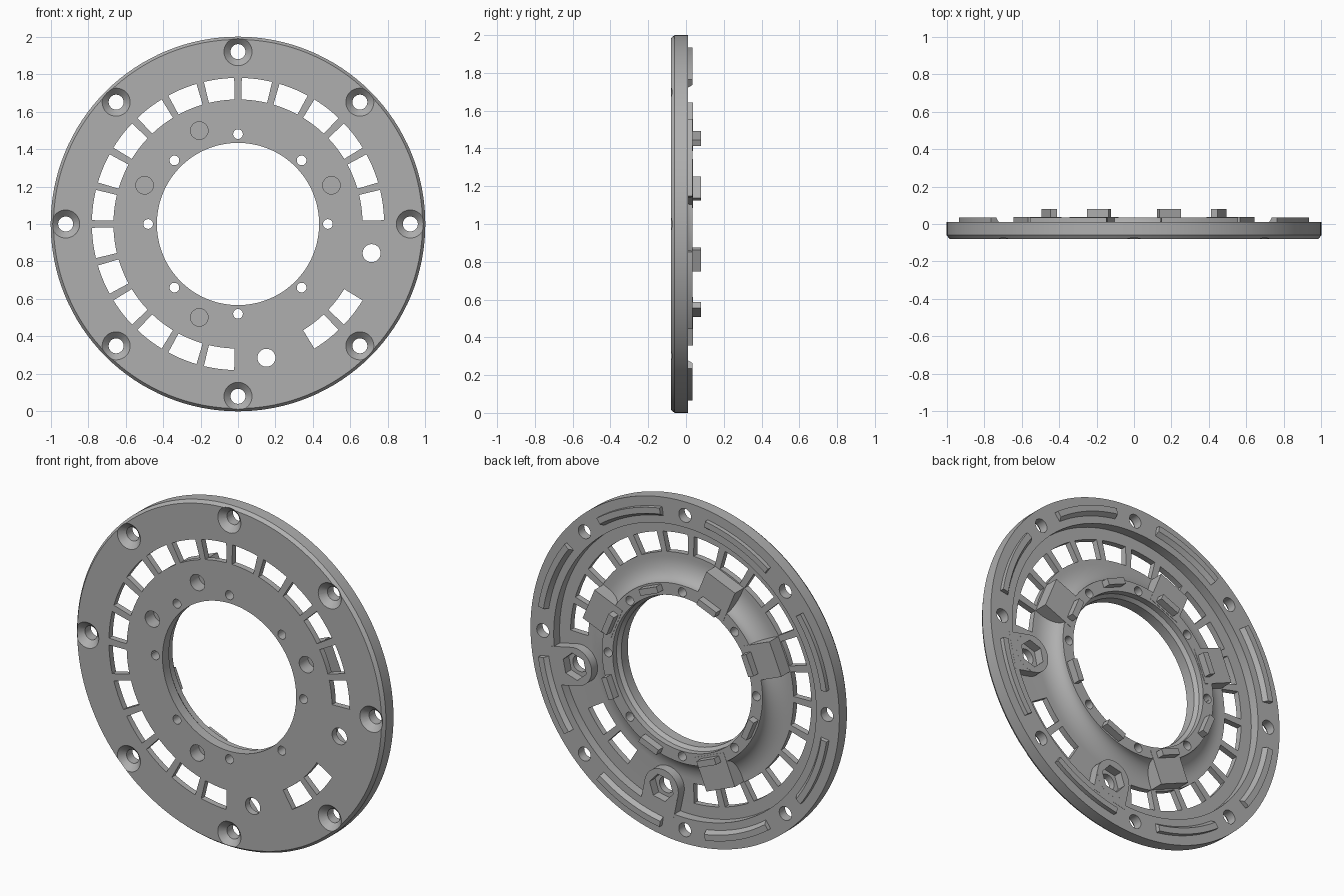
import bpy, bmesh, math
from mathutils import Matrix, Vector

if "Cube" in bpy.data.objects:
    bpy.data.objects.remove(bpy.data.objects["Cube"])

grey = bpy.data.materials.new("plain_grey")
grey.use_nodes = True
colour = (0.43, 0.43, 0.43, 1)
grey.diffuse_color = colour
grey.node_tree.nodes["Principled BSDF"].inputs["Base Color"].default_value = colour

BOLTS = [45 * k for k in range(8)]
BETWEEN = [a + 22.5 for a in BOLTS]
PADS = [22.5, 112.5, 157.5, 247.5]
NUTS = [-12.3, -78]
SLOTS = [7.5 + 15 * k for k in range(18)] + [307.5, 322.5]


def finish(name, bm):
    bmesh.ops.recalc_face_normals(bm, faces=bm.faces)
    mesh = bpy.data.meshes.new(name)
    bm.to_mesh(mesh)
    bm.free()
    ob = bpy.data.objects.new(name, mesh)
    bpy.context.collection.objects.link(ob)
    mesh.materials.append(grey)
    return ob


def lathe(bm, profile, start=0, sweep=360, steps=128):
    """Turn a closed (radius, y) profile about the disc axis."""
    full = sweep == 360
    rings = []
    for i in range(steps if full else steps + 1):
        a = math.radians(start + sweep * i / steps)
        rings.append([bm.verts.new((r * math.cos(a), y, 1 + r * math.sin(a))) for r, y in profile])
    n = len(profile)
    for i in range(steps):
        p, q = rings[i], rings[(i + 1) % len(rings)]
        for j in range(n):
            k = (j + 1) % n
            bm.faces.new((p[j], p[k], q[k], q[j]))
    if not full:
        bm.faces.new(rings[0])
        bm.faces.new(rings[-1])


def band(r0, r1, y0, y1):
    return [(r0, y0), (r1, y0), (r1, y1), (r0, y1)]


def placed(angle, radius, y):
    """Local x points outward, local y along the axis."""
    return (Matrix.Translation((0, 0, 1)) @ Matrix.Rotation(-math.radians(angle), 4, 'Y')
            @ Matrix.Translation((radius, y, 0)))


def box(bm, angle, r0, r1, y0, y1, width):
    size = Matrix.Diagonal((r1 - r0, y1 - y0, width, 1))
    bmesh.ops.create_cube(bm, size=1, matrix=placed(angle, (r0 + r1) / 2, (y0 + y1) / 2) @ size)


def drum(bm, angle, radius, y0, y1, front, back=None, sides=32):
    turn = Matrix.Rotation(-math.pi / 2, 4, 'X')
    bmesh.ops.create_cone(bm, cap_ends=True, segments=sides, radius1=front,
                          radius2=front if back is None else back, depth=y1 - y0,
                          matrix=placed(angle, radius, (y0 + y1) / 2) @ turn)


def combine(target, bm, operation):
    tool = finish("helper", bm)
    tool.hide_render = True
    mod = target.modifiers.new("combine", 'BOOLEAN')
    mod.operation, mod.solver, mod.object = operation, 'EXACT', tool
    mod.use_self = True
    bpy.context.view_layer.objects.active = target
    bpy.ops.object.modifier_apply(modifier=mod.name)
    bpy.data.objects.remove(tool)


# Disc with chamfered rim, rear channel and curved inner collar
FLOOR, RIM, COLLAR = -0.045, 0.01, 0.035
cove = [(0.64 - 0.12 * math.sin(t), COLLAR - 0.08 * math.cos(t))
        for t in (math.pi / 2 * i / 10 for i in range(11))]
bm = bmesh.new()
lathe(bm, [(0.4, -0.08), (0.985, -0.08), (1, -0.06), (1, RIM), (0.85, RIM), (0.85, FLOOR)]
      + cove + [(0.4, COLLAR)])
disc = finish("disc", bm)

# Raised pads on the collar
bm = bmesh.new()
for a in PADS:
    box(bm, a, 0.46, 0.655, -0.06, 0.037, 0.2)
combine(disc, bm, 'UNION')

# Nut bosses joined to the rim
for a in NUTS:
    bm = bmesh.new()
    drum(bm, a, 0.73, -0.06, 0.011, 0.11)
    combine(disc, bm, 'UNION')
    bm = bmesh.new()
    box(bm, a, 0.73, 0.87, -0.061, 0.0105, 0.219)
    combine(disc, bm, 'UNION')

# Vent slots
bm = bmesh.new()
for a in SLOTS:
    lathe(bm, band(0.665, 0.78, -0.2, 0.2), a - 6, 12, 6)
combine(disc, bm, 'DIFFERENCE')

# Centre opening, slightly flared at the rear
bm = bmesh.new()
lathe(bm, [(0.3, -0.2), (0.433, -0.2), (0.433, -0.02), (0.45, 0.0), (0.45, 0.2), (0.3, 0.2)])
combine(disc, bm, 'DIFFERENCE')

# Bolt holes, collar holes, nut holes and blind sockets
bm = bmesh.new()
for a in BOLTS:
    drum(bm, a, 0.92, -0.2, 0.2, 0.04)
    drum(bm, a, 0.48, -0.2, 0.2, 0.026, sides=20)
for a in NUTS:
    drum(bm, a, 0.73, -0.2, 0.2, 0.048)
for a in PADS:
    drum(bm, a, 0.54, -0.2, 0.0, 0.047)
combine(disc, bm, 'DIFFERENCE')

# Countersinks and hexagonal nut pockets
bm = bmesh.new()
for a in BOLTS:
    drum(bm, a, 0.92, -0.085, -0.04, 0.08, 0.035)
for a in NUTS:
    drum(bm, a, 0.73, -0.04, 0.1, 0.078, sides=6)
combine(disc, bm, 'DIFFERENCE')

# Arc ribs on the rear rim with sloped inner sides
bm = bmesh.new()
for a in BETWEEN:
    lathe(bm, [(0.885, 0.0), (0.945, 0.0), (0.945, COLLAR), (0.91, COLLAR)], a - 13.5, 27, 14)
ribs = finish("rim_ribs", bm)

# Locating tabs on the collar
bm = bmesh.new()
for a in BETWEEN:
    box(bm, a, 0.472, 0.508, 0.02, 0.08, 0.124)
tabs = finish("collar_tabs", bm)

for ob in (disc, ribs, tabs):
    bpy.ops.object.select_all(action='DESELECT')
    ob.select_set(True)
    bpy.context.view_layer.objects.active = ob
    bpy.ops.object.shade_smooth_by_angle(angle=math.radians(22))
